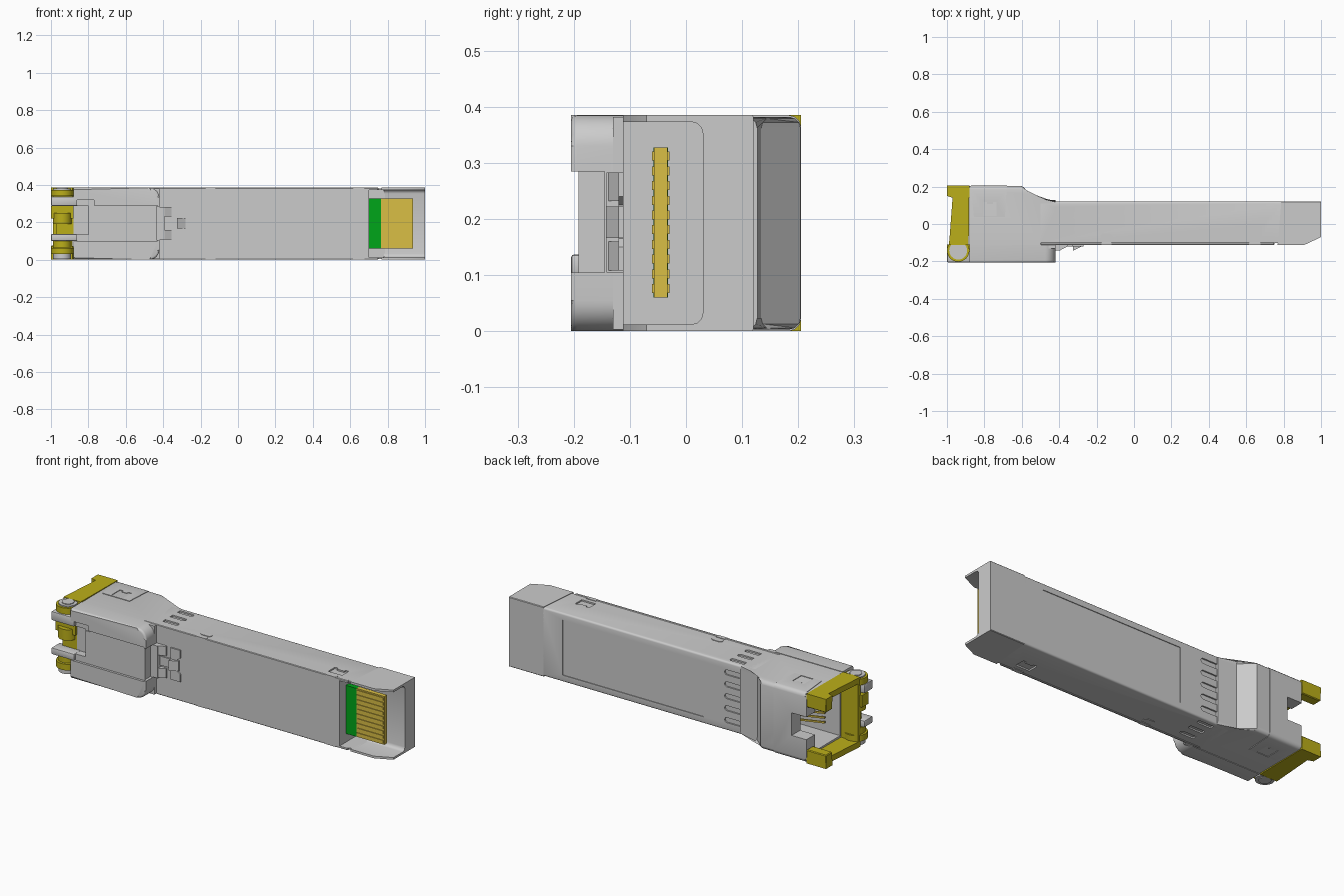
import bpy, bmesh, math

if "Cube" in bpy.data.objects:
    bpy.data.objects.remove(bpy.data.objects["Cube"])

def material(name, col):
    m = bpy.data.materials.new(name)
    m.diffuse_color = (*col, 1)
    m.use_nodes = True
    m.node_tree.nodes["Principled BSDF"].inputs["Base Color"].default_value = m.diffuse_color
    return m

YELLOW = material("latch_yellow", (0.50, 0.43, 0.01))
GREEN = material("board_green", (0.0, 0.38, 0.01))
GOLD = material("contact_gold", (0.70, 0.52, 0.06))

def prism(name, pts, lo, hi, axis='z', mat=None, bevel=0, pick=None, seg=3):
    """Extrude a 2D profile: axis z uses (x, y) points, axis y uses (x, z) points."""
    bm = bmesh.new()
    def place(p, t):
        return (p[0], p[1], t) if axis == 'z' else (p[0], t, p[1])
    a = [bm.verts.new(place(p, lo)) for p in pts]
    b = [bm.verts.new(place(p, hi)) for p in pts]
    bm.faces.new(a)
    bm.faces.new(b)
    for i in range(len(pts)):
        j = (i + 1) % len(pts)
        bm.faces.new((a[i], a[j], b[j], b[i]))
    if bevel:
        edges = [e for e in bm.edges if pick is None or pick(*[v.co for v in e.verts])]
        bmesh.ops.bevel(bm, geom=edges, offset=bevel, segments=seg, profile=0.5,
                        affect='EDGES', clamp_overlap=True)
    bmesh.ops.recalc_face_normals(bm, faces=bm.faces)
    me = bpy.data.meshes.new(name)
    bm.to_mesh(me)
    bm.free()
    ob = bpy.data.objects.new(name, me)
    bpy.context.collection.objects.link(ob)
    if mat:
        me.materials.append(mat)
    return ob

def box(name, x0, x1, y0, y1, z0, z1, mat=None, **kw):
    return prism(name, [(x0, y0), (x1, y0), (x1, y1), (x0, y1)], z0, z1, 'z', mat, **kw)

def disc(name, x, y, r, z0, z1, mat=None, n=32):
    pts = [(x + r * math.cos(2 * math.pi * i / n), y + r * math.sin(2 * math.pi * i / n)) for i in range(n)]
    return prism(name, pts, z0, z1, 'z', mat)

def slot(x0, x1, c, r):
    """Slot outline with a round right end and left end."""
    out = []
    for cx, start in ((x1 - r, -90), (x0 + r, 90)):
        for i in range(7):
            t = math.radians(start + 30 * i)
            out.append((cx + r * math.cos(t), c + r * math.sin(t)))
    return out

def cut(ob, *cutters):
    for c in cutters:
        c.hide_render = True
        m = ob.modifiers.new("cut", 'BOOLEAN')
        m.operation, m.solver, m.object = 'DIFFERENCE', 'EXACT', c
        bpy.context.view_layer.objects.active = ob
        bpy.ops.object.modifier_apply(modifier=m.name)
    for c in set(cutters):
        bpy.data.objects.remove(c, do_unlink=True)

ZT = 0.385
ends = ((ZT - 0.003, 1), (0.003, -1))      # top and bottom skins

# Main shell with label recess, cooling slots and side windows
long_edge = lambda a, b: abs(a.y - b.y) < 1e-4 and abs(a.z - b.z) < 1e-4 and a.y > 0
shell = prism("main_shell", [(-0.5, -0.102), (0.772, -0.102), (0.782, -0.07), (0.79, 0.12), (-0.5, 0.12)],
              0.003, ZT - 0.003, bevel=0.01, pick=long_edge)
cutters = [box("c", -0.19, 0.67, 0.116, 0.2, 0.04, 0.345),
           box("c", 0.70, 1.1, -0.3, 0.03, 0.012, 0.373)]
for zs, s in ends:
    lo, hi = sorted((zs - s * 0.008, zs + s * 0.05))
    for y in (0.082, 0.018, -0.047):
        cutters.append(prism("c", slot(-0.43, -0.33, y, 0.012), lo, hi))
    cutters.append(prism("c", [(0.6, -0.068), (0.685, -0.068), (0.685, -0.01), (0.665, -0.01),
                               (0.665, -0.022), (0.62, -0.022), (0.62, -0.01), (0.6, -0.01)], lo, hi))
for i in range(5):
    cutters.append(prism("c", slot(-0.43, -0.32, 0.06 + 0.066 * i, 0.014), 0.112, 0.2, 'y'))
cut(shell, *cutters)

# Base plate that closes the front face
base = box("base_plate", -0.5, 0.75, -0.112, -0.099, 0.0, ZT, bevel=0.003, seg=1)
cut(base, box("c", 0.70, 1.1, -0.3, 0.03, 0.012, 0.373))
for z0, z1 in ((0.0, 0.008), (ZT - 0.008, ZT)):
    prism("side_tab", slot(-0.18, -0.115, -0.065, 0.014), z0, z1)
    box("base_lip", -0.175, -0.12, -0.112, -0.09, z0, z1)
    box("base_lip", 0.615, 0.675, -0.112, -0.09, z0, z1)

# Nose cap, open at the front and at the end
nose = prism("nose_cap", [(0.768, -0.112), (0.91, -0.112), (1, -0.07), (1, 0.12), (0.788, 0.12)], 0, ZT,
             bevel=0.003, pick=long_edge, seg=1)
cut(nose, box("c", 0.6, 1.1, -0.3, 0.03, 0.012, 0.373, bevel=0.02,
              pick=lambda a, b: a.y > 0 and b.y > 0 and abs(a.z - b.z) < 1e-4))

# Edge-connector board
box("circuit_board", 0.65, 0.765, -0.058, -0.032, 0.06, 0.327, GREEN)
box("contact_block", 0.765, 0.935, -0.057, -0.033, 0.06, 0.327, GOLD)
for i in range(10):
    z = 0.068 + 0.0262 * i
    box("edge_contact", 0.768, 0.93, -0.061, -0.029, z, z + 0.016, GOLD)

# Connector head: upper part with sloped shoulder
head = prism("head_upper", [(-0.88, -0.13), (-0.42, -0.13), (-0.42, 0.127), (-0.53, 0.134),
                            (-0.6, 0.204), (-0.88, 0.204)], 0.003, ZT - 0.003, bevel=0.02,
             pick=lambda a, b: a.y > 0.1 and b.y > 0.1 and abs(a.z - b.z) < 1e-4)
def port():
    return (box("c", -1.1, -0.5, -0.09, 0.13, 0.04, 0.345),
            box("c", -1.1, -0.79, 0.1, 0.3, 0.13, 0.255))
cut(head, *port())

# Head lower part with rounded corners and a recessed centre panel
r, n = 0.055, 8
prof = [(-0.88, ZT), (-0.88, 0)]
for cz, st in ((r, -90), (ZT - r, 0)):
    prof += [(-0.42 - r + r * math.cos(math.radians(st + 90 * i / n)),
              cz + r * math.sin(math.radians(st + 90 * i / n))) for i in range(n + 1)]
lower = prism("head_lower", prof, -0.205, -0.112, 'y', bevel=0.012,
              pick=lambda a, b: a.y < -0.2 and b.y < -0.2 and max(a.x, b.x) > -0.87)
cut(lower, box("c", -1.1, -0.43, -0.3, -0.192, 0.1, 0.29),
    box("c", -1.1, -0.77, -0.3, -0.188, 0.28, 0.318),
    box("c", -0.435, -0.3, -0.3, -0.145, 0.105, 0.285),
    box("c", -1.1, -0.80, -0.3, -0.15, 0.135, 0.286))

# Shield clip wrapped around the port end
clip = prism("shield_clip", [(-0.856, 0.037), (-0.69, 0.037), (-0.68, 0.205), (-0.872, 0.205)], 0, ZT,
             bevel=0.022, pick=lambda a, b: a.y > 0.1 and b.y > 0.1 and abs(a.z - b.z) < 1e-4)
windows = [prism("c", [(-0.805, 0.042), (-0.735, 0.042), (-0.735, 0.118), (-0.755, 0.118), (-0.755, 0.106),
                       (-0.785, 0.106), (-0.785, 0.118), (-0.805, 0.118)], a, b)
           for a, b in ((-0.1, 0.006), (ZT - 0.006, 0.5))]
cut(clip, *port(), *windows)

# Spring wires in the port
for i in range(8):
    z = 0.095 + 0.026 * i
    prism("port_wire", [(-0.80, -0.075), (-0.80, -0.066), (-0.49, 0.045), (-0.49, 0.035)], z, z + 0.009, mat=GOLD)

# Hinge lugs and pivot pins
PX, PY = -0.94, -0.142
for z0, z1 in ((0.288, 0.338), (0.1, 0.137)):
    box("hinge_lug", -1, -0.86, -0.205, -0.13, z0, z1, bevel=0.006, seg=2)
for lo, hi, c0, c1 in ((0.34, 0.374, 0.374, ZT), (0.03, 0.064, 0.0, 0.03)):
    disc("pivot_disc", PX, PY, 0.06, lo, hi, YELLOW)
    disc("pivot_washer", PX, PY, 0.048, min(lo, c0 + 0.004), max(hi, c1 - 0.004))
    disc("pivot_pin", PX, PY, 0.031, c0, c1)
disc("pivot_collar", PX, PY, 0.05, 0.066, 0.1, YELLOW)

# Pull handle: two arms, grip pads, cross plate and centre cam
arm = [(-1, 0.205), (-0.88, 0.205), (-0.884, -0.1), (-0.988, -0.1), (-0.97, 0.14), (-1, 0.15)]
for z0, z1, p0, p1 in ((0, 0.032, 0, 0.075), (ZT - 0.032, ZT, ZT - 0.075, ZT)):
    prism("handle_arm", arm, z0, z1, mat=YELLOW)
    box("handle_pad", -1, -0.88, 0.15, 0.205, p0, p1, YELLOW, bevel=0.004, seg=1)
box("handle_plate", -0.988, -0.884, -0.112, -0.092, 0.0, ZT, YELLOW)
box("handle_cam", -1, -0.88, -0.165, -0.11, 0.22, 0.286, YELLOW)
box("handle_cam_step", -0.97, -0.88, -0.15, -0.11, 0.137, 0.22, YELLOW)
disc("handle_cam_roll", PX, PY, 0.05, 0.19, 0.25, YELLOW)

# Release latch on the front face
box("latch_bridge", -0.435, -0.392, -0.142, -0.11, 0.105, 0.283)
for z0, z1 in ((0.108, 0.16), (0.232, 0.283)):
    prism("latch_arm", [(-0.40, -0.11), (-0.40, -0.142), (-0.355, -0.12), (-0.355, -0.11)], z0, z1)
prism("latch_plate", [(-0.40, 0.17), (-0.33, 0.17), (-0.33, 0.108), (-0.27, 0.108), (-0.27, 0.15), (-0.29, 0.165),
                      (-0.29, 0.225), (-0.27, 0.24), (-0.27, 0.283), (-0.33, 0.283), (-0.33, 0.22), (-0.40, 0.22)],
      -0.12, -0.11, 'y')
prism("latch_wedge", [(-0.325, -0.11), (-0.325, -0.143), (-0.28, -0.12), (-0.28, -0.11)], 0.166, 0.222)

# Smooth the curved surfaces, keep hard edges
bpy.ops.object.select_all(action='SELECT')
bpy.context.view_layer.objects.active = shell
bpy.ops.object.shade_smooth_by_angle(angle=math.radians(32))
